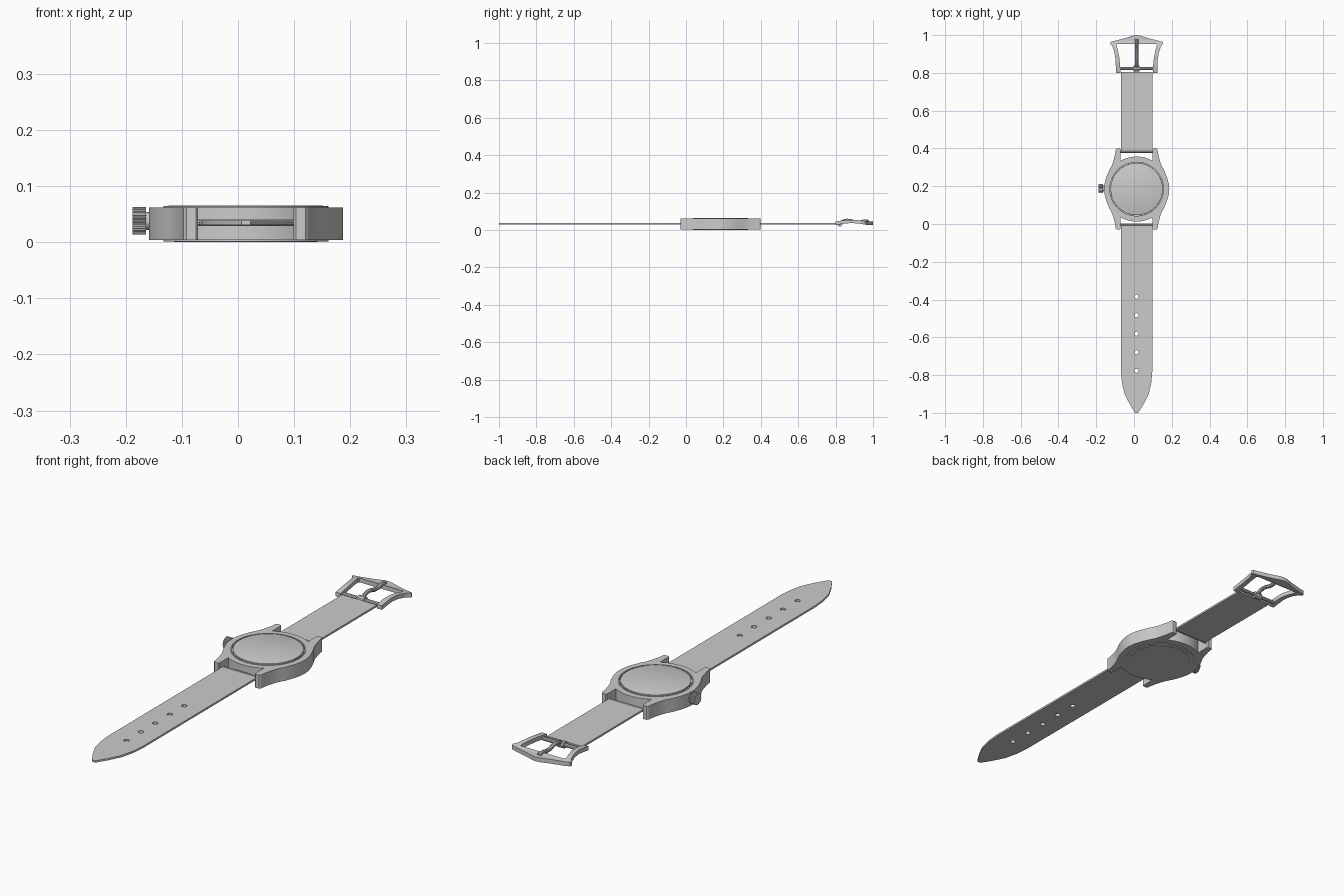
import bpy, bmesh, math
from mathutils import Matrix, Vector

if "Cube" in bpy.data.objects:
    bpy.data.objects.remove(bpy.data.objects["Cube"])

CX, CY = 0.014, 0.185      # watch centre line and case centre
ZS = 0.035                 # strap mid height


def circle(r, n=64, x=0, y=0):
    return [(x + r * math.cos(2 * math.pi * i / n), y + r * math.sin(2 * math.pi * i / n))
            for i in range(n)]


def clean(pts):
    out = []
    for p in pts:
        if not out or (Vector(p) - Vector(out[-1])).length > 1e-5:
            out.append(p)
    if (Vector(out[0]) - Vector(out[-1])).length < 1e-5:
        out.pop()
    return out


def mirror_x(right):
    return clean(right + [(-x, y) for x, y in reversed(right)])


def resample(pts, step):
    out = []
    for a, b in zip(pts, pts[1:]):
        a, b = Vector(a), Vector(b)
        n = max(1, math.ceil((b - a).length / step))
        out += [tuple(a.lerp(b, i / n)) for i in range(n)]
    return out + [pts[-1]]


def finish(name, mesh, matrix, warp=None):
    bm = bmesh.new()
    bm.from_mesh(mesh)
    bmesh.ops.remove_doubles(bm, verts=bm.verts, dist=1e-5)
    if warp:
        for v in bm.verts:
            v.co.z += warp(v.co.y)
    bm.transform(matrix)
    bmesh.ops.recalc_face_normals(bm, faces=bm.faces)
    me = bpy.data.meshes.new(name)
    bm.to_mesh(me)
    bm.free()
    ob = bpy.data.objects.new(name, me)
    bpy.context.collection.objects.link(ob)
    bpy.ops.object.select_all(action='DESELECT')
    ob.select_set(True)
    bpy.context.view_layer.objects.active = ob
    bpy.ops.object.shade_smooth_by_angle(angle=math.radians(30))
    return ob


def from_curve(name, cu, matrix, warp=None):
    tmp = bpy.data.objects.new(name + "_tmp", cu)
    bpy.context.collection.objects.link(tmp)
    dg = bpy.context.evaluated_depsgraph_get()
    me = bpy.data.meshes.new_from_object(tmp.evaluated_get(dg))
    bpy.data.objects.remove(tmp)
    return finish(name, me, matrix, warp)


def spline(cu, pts, cyclic):
    s = cu.splines.new('POLY')
    s.points.add(len(pts) - 1)
    for p, c in zip(s.points, pts):
        p.co = (*c, 1) if len(c) == 3 else (*c, 0, 1)
    s.use_cyclic_u = cyclic


def prism(name, loops, z0, z1, origin=(CX, 0), bevel=0, rot=None, warp=None):
    """Extruded flat profile; loops after the first are holes."""
    cu = bpy.data.curves.new(name, 'CURVE')
    cu.dimensions = '2D'
    cu.fill_mode = 'BOTH'
    cu.extrude = (z1 - z0) / 2 - bevel
    cu.bevel_depth, cu.offset, cu.bevel_resolution = bevel, -bevel, 1
    for l in loops:
        spline(cu, l, True)
    m = rot or Matrix.Translation((*origin, (z0 + z1) / 2))
    return from_curve(name, cu, m, warp)


def tube(name, pts, r):
    cu = bpy.data.curves.new(name, 'CURVE')
    cu.dimensions = '3D'
    cu.bevel_depth, cu.bevel_resolution, cu.use_fill_caps = r, 3, True
    spline(cu, pts, False)
    return from_curve(name, cu, Matrix.Translation((CX, 0, 0)))


# case with four lugs, open in the middle
R = 0.172
arc = [(R * math.sin(math.radians(a)), R * math.cos(math.radians(a))) for a in range(0, 29, 4)]
quarter = arc + [(0.085, 0.1495), (0.085, 0.210), (0.089, 0.214), (0.106, 0.214), (0.111, 0.208),
                 (0.115, 0.180), (0.126, 0.140), (0.134, 0.120), (0.145, 0.100), (0.155, 0.077),
                 (0.163, 0.055), (0.170, 0.028), (0.173, 0.0)]
half = quarter + [(x, -y) for x, y in reversed(quarter)]
prism("case", [mirror_x(half), circle(0.142)], 0.004, 0.062, (CX, CY))

# bezel ring, groove floor and crystal
prism("bezel", [circle(0.147), circle(0.142)], 0.058, 0.0645, (CX, CY))
prism("dial_floor", [circle(0.1425)], 0.050, 0.056, (CX, CY))
prism("crystal", [circle(0.138)], 0.052, 0.0655, (CX, CY), bevel=0.001)

# faceted case back
prism("case_back_rim", [circle(0.147, 12)], 0.0015, 0.008, (CX, CY))
prism("case_back_plate", [circle(0.128, 12)], 0.0, 0.006, (CX, CY))

# knurled crown on its stem, pointing to -x
gear = []
for i in range(24):
    for k, r in enumerate((0.0245, 0.0245, 0.0225, 0.0225)):
        a = 2 * math.pi * (i + k / 4) / 24
        gear.append((r * math.cos(a), r * math.sin(a)))
side = Matrix.Rotation(math.radians(90), 4, 'Y')
prism("crown", [gear], 0, 0.024, rot=Matrix.Translation((-0.176, CY + 0.003, 0.038)) @ side)
prism("crown_stem", [circle(0.016, 24)], 0, 0.03,
      rot=Matrix.Translation((-0.155, CY + 0.003, 0.038)) @ side)

# straps and the spring bars that hold them
W = 0.083
long_half = [(W, 0.0), (W, -0.78), (0.078, -0.84), (0.064, -0.90), (0.036, -0.955), (0.008, -1.0)]
holes = [circle(0.011, 16, 0, -0.385 - 0.098 * i) for i in range(5)]
prism("long_strap", [mirror_x(long_half)] + holes, ZS - 0.004, ZS + 0.004)
prism("short_strap", [[(W, 0.38), (W, 0.805), (-W, 0.805), (-W, 0.38)]], ZS - 0.004, ZS + 0.004)
for name, y in (("long_strap_bar", -0.003), ("short_strap_bar", 0.383)):
    tube(name, [(-0.09, y, ZS), (0.09, y, ZS)], 0.006)


# buckle frame: flared arms with a pointed end, arched along its length
def arch(y):
    return 0.010 * math.sin(math.pi * min(max((y - 0.80) / 0.17, 0), 1))


outer = [(0, 1.0), (0.02, 0.997), (0.06, 0.984), (0.115, 0.970), (0.138, 0.964), (0.141, 0.956),
         (0.128, 0.940), (0.117, 0.905), (0.111, 0.865), (0.110, 0.80), (0.086, 0.80)]
inner = [(0.086, 0.80), (0.087, 0.835), (0.092, 0.885), (0.102, 0.930), (0.107, 0.945),
         (0.104, 0.953), (0, 0.953)]
prism("buckle_frame", [mirror_x(resample(outer, 0.012) + resample(inner, 0.012))],
      0.027, 0.045, warp=arch)

# buckle bar and the tongue curled round it
tube("buckle_bar", [(-0.092, 0.823, 0.034), (0.092, 0.823, 0.034)], 0.008)
tube("tongue_collar", [(-0.016, 0.823, 0.034), (0.016, 0.823, 0.034)], 0.015)
tongue = [(0, 0.828, 0.041), (0, 0.842, 0.049), (0, 0.862, 0.053), (0, 0.882, 0.051),
          (0, 0.905, 0.044), (0, 0.928, 0.043), (0, 0.948, 0.048), (0, 0.965, 0.049),
          (0, 0.978, 0.046)]
tube("buckle_tongue", tongue, 0.0085)
